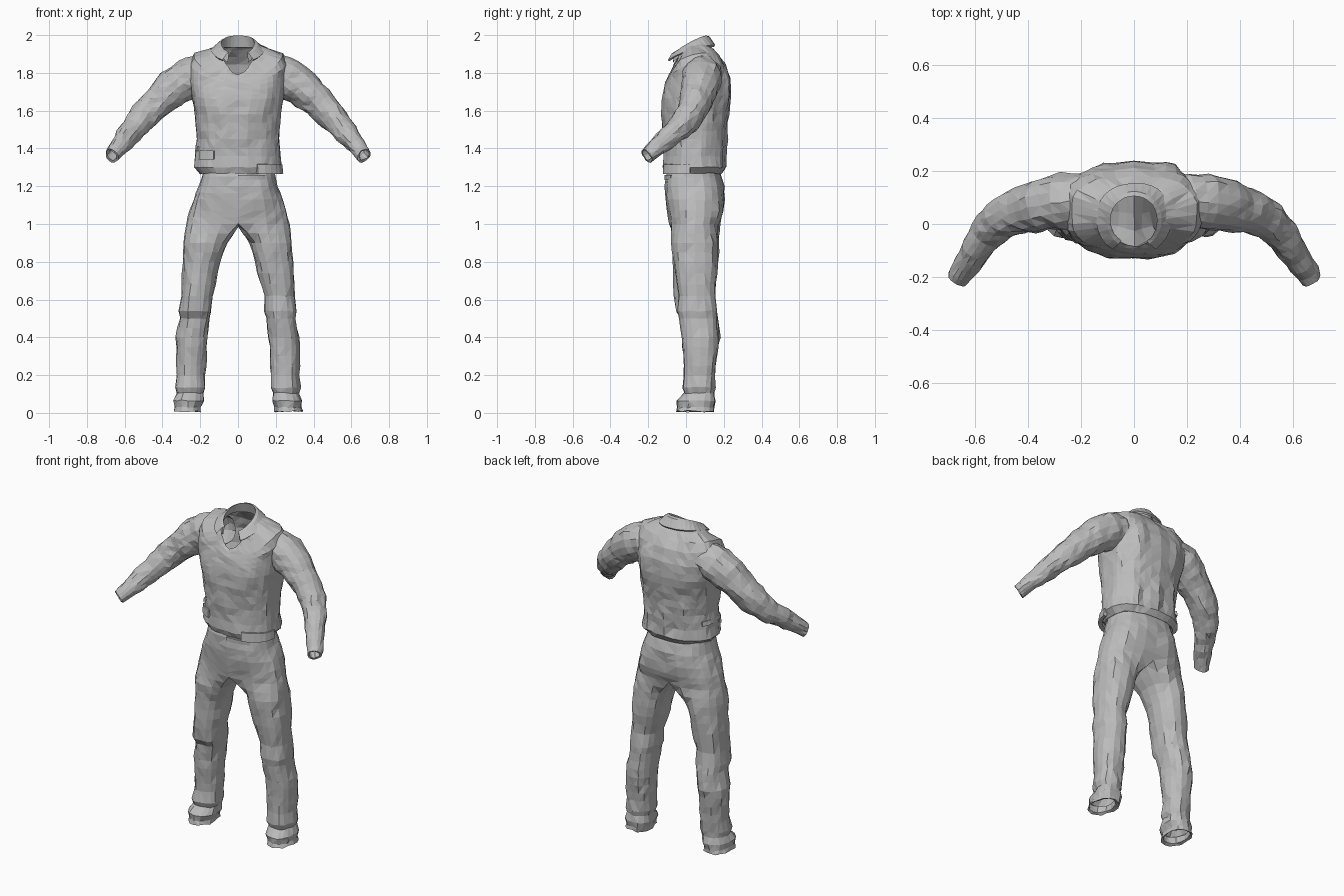
import bpy, bmesh, math
from mathutils import Vector, noise

if "Cube" in bpy.data.objects:
    bpy.data.objects.remove(bpy.data.objects["Cube"])

cloth = bpy.data.materials.new("grey_cloth")
cloth.diffuse_color = (0.5, 0.5, 0.5, 1)
cloth.use_nodes = True
cloth.node_tree.nodes["Principled BSDF"].inputs["Base Color"].default_value = cloth.diffuse_color


def superpt(phi, hx, yf, yb, cx=0.0, n=2.4):
    """Point of a rounded section; phi = 0 faces front, 90 degrees faces +x."""
    s, c = math.sin(phi), -math.cos(phi)
    x = math.copysign(abs(s) ** (2 / n), s) * hx
    y = math.copysign(abs(c) ** (2 / n), c) * (yb - yf) / 2
    return cx + x, (yf + yb) / 2 + y


def refine(rows, step):
    """Insert straight in-between rows so facets stay near the given size."""
    out = [rows[0]]
    for a, b in zip(rows, rows[1:]):
        gap = sum((p - q).length for p, q in zip(a, b)) / len(a)
        k = max(1, round(gap / step))
        for i in range(1, k + 1):
            out.append([p.lerp(q, i / k) for p, q in zip(a, b)])
    return out


def skin(bm, rows, closed=True):
    """Join point rows with faces."""
    grid = [[bm.verts.new(p) for p in r] for r in rows]
    n = len(rows[0])
    for a, b in zip(grid, grid[1:]):
        for i in range(n if closed else n - 1):
            j = (i + 1) % n
            bm.faces.new((a[i], a[j], b[j], b[i]))


def finish(name, bm, amp=0.0, seed=0.0, fold=(9, 9, 9)):
    """Crumple the cloth, split into flat triangles and make the object."""
    bmesh.ops.remove_doubles(bm, verts=bm.verts, dist=0.0005)
    bmesh.ops.recalc_face_normals(bm, faces=bm.faces)
    bm.normal_update()
    off = Vector((seed, seed * 1.7, seed * 0.6))
    moves = []
    for v in bm.verts:
        p = Vector(c * f for c, f in zip(v.co, fold)) + off
        d = noise.noise(p) + 0.5 * noise.noise(p * 2.6)
        a = amp * (1.3 if v.co.z < 0.16 else 1)      # bunched ankles
        moves.append(v.normal * d * a + noise.noise_vector(p * 3) * a * 0.5)
    for v, m in zip(bm.verts, moves):
        v.co += m
        v.co.z = max(v.co.z, 0.0)
    bmesh.ops.triangulate(bm, faces=bm.faces, quad_method='SHORT_EDGE')
    me = bpy.data.meshes.new(name)
    bm.to_mesh(me)
    bm.free()
    me.materials.append(cloth)
    ob = bpy.data.objects.new(name, me)
    bpy.context.collection.objects.link(ob)
    return ob


# Shirt body: z at front, z at back, half width, y front, y back
N = 36
BODY = [(1.285, 1.285, .17, -.09, .17), (1.268, 1.268, .20, -.11, .19),
        (1.30, 1.30, .232, -.122, .212), (1.36, 1.36, .225, -.118, .203),
        (1.45, 1.45, .218, -.123, .21), (1.58, 1.58, .23, -.13, .222),
        (1.66, 1.68, .245, -.127, .235), (1.71, 1.77, .258, -.118, .232),
        (1.75, 1.84, .258, -.108, .208), (1.77, 1.885, .235, -.10, .178),
        (1.785, 1.92, .16, -.093, .15), (1.795, 1.94, .098, -.085, .122)]


def body_row(zf, zb, hx, yf, yb):
    row = []
    n = 2.4 if zb < 1.6 else 2.8 if hx > .2 else 2.2
    lift = 0.022 if zb > 1.8 and hx > .2 else 0.012 if zb > 1.8 else 0
    for i in range(N):
        phi = math.tau * i / N
        x, y = superpt(phi, hx, yf, yb, 0, n)
        t = (yb - y) / (yb - yf)
        z = zb + (zf - zb) * t ** 3.5 + lift * abs(math.sin(phi))
        if 1.35 < zb < 1.8 and y > .1:               # long back folds
            y += 0.007 * math.sin(x * 48 + 1)
        row.append(Vector((x, y, z)))
    return row


bm = bmesh.new()
skin(bm, refine([body_row(*r) for r in BODY], 0.05))
finish("shirt_body", bm, 0.011, 3.1, (11, 11, 6))

# Sleeves: centre and radius along the arm, with an inward lip at the cuff
ARM = [((.14, .08, 1.81), .082), ((.205, .085, 1.793), .102),
       ((.27, .083, 1.768), .107), ((.34, .073, 1.722), .100),
       ((.42, .053, 1.648), .086), ((.50, .022, 1.568), .076),
       ((.555, -.038, 1.505), .066), ((.61, -.12, 1.435), .053),
       ((.652, -.185, 1.383), .042), ((.668, -.208, 1.364), .039)]
for side, name in ((1, "left_sleeve"), (-1, "right_sleeve")):
    rows = []
    pts = [Vector(p) for p, r in ARM]
    for i, (p, r) in enumerate(ARM):
        d = (pts[min(i + 1, len(pts) - 1)] - pts[max(i - 1, 0)]).normalized()
        u = d.cross(Vector((0, 0, 1))).normalized()
        w = u.cross(d)
        rows.append([pts[i] + (u * math.cos(a) + w * math.sin(a)) * r
                     for a in (math.tau * k / 16 for k in range(16))])
    rows = refine(rows, 0.04)
    end = pts[-1]
    rows.append([end.lerp(q, 0.8) for q in rows[-1]])
    rows.append([q - d * 0.05 for q in rows[-1]])
    for r in rows:
        for q in r:
            q.x *= side
    bm = bmesh.new()
    skin(bm, rows)
    finish(name, bm, 0.011, 5 + side, (13, 13, 13))

# Collar: inner stand rising from the neck, folded over to an outer leaf
inner, top, mid, leaf = [], [], [], []
M = 25
for i in range(M):
    phi = math.radians(33 + 294 * i / (M - 1))
    f = (1 + math.cos(phi)) / 2          # 1 at front, 0 at back
    x, y = superpt(phi, .098, -.085, .122, n=2)
    inner.append(Vector((x, y, 1.935 - .10 * f ** 2.5)))
    x, y = superpt(phi, .088, -.078, .106, n=2)
    top.append(Vector((x, y, 1.998 - .10 * f ** 1.3)))
    x, y = superpt(phi, .104, -.092, .122, n=2)
    mid.append(Vector((x, y, 1.992 - .10 * f ** 1.3)))
    x, y = superpt(phi, .142, -.115, .154, n=2.2)
    leaf.append(Vector((x, y, 1.948 - .092 * f ** 1.8)))
under = [p.lerp(q, .15) - Vector((0, 0, .006)) for p, q in zip(leaf, inner)]
bm = bmesh.new()
skin(bm, [inner, top, mid, leaf, under], closed=False)
finish("collar", bm, 0.004, 8.2)

# Trousers: half rows over the hips, then closed rows down each leg
HIPS = [(1.31, .185, -.09, .17), (1.25, .197, -.108, .19),
        (1.20, .212, -.112, .205), (1.13, .24, -.108, .21),
        (1.07, .257, -.10, .203), (1.00, .272, -.09, .182)]
LEG = [(.90, .058, .285, -.08, .172), (.80, .096, .292, -.07, .166),
       (.62, .135, .304, -.062, .155), (.54, .14, .312, -.058, .165),
       (.50, .15, .306, -.03, .17), (.40, .162, .328, -.02, .175),
       (.20, .176, .326, -.01, .155), (.135, .17, .336, -.018, .15),
       (.105, .182, .328, -.006, .145), (.065, .178, .345, -.045, .156),
       (.03, .195, .336, -.042, .15), (.008, .195, .343, -.05, .152),
       (.015, .21, .328, -.035, .137), (.05, .21, .328, -.03, .135)]
bm = bmesh.new()
for side in (1, -1):
    hips = []
    for z, hx, yf, yb in HIPS:
        row = []
        for k in range(13):
            phi = math.pi * k / 12
            x, y = superpt(phi, hx, yf, yb)
            if k == 12:                  # seat seam
                y -= 0.012 if z < 1.2 else 0
            row.append(Vector((x * side, y, z)))
        hips.append(row)
    crotch = [p.copy() for p in hips[-1]]
    a, b = crotch[12], crotch[0]
    crotch += [a.lerp(b, t) - Vector((0, 0, .01)) for t in (.25, .5, .75)]
    rows = [crotch]
    for z, xi, xo, yf, yb in LEG:
        if side == 1 and .49 < z < .65:  # knee sag only on the other leg
            yf = -.045 if z > .52 else -.034
        row = []
        for k in range(16):
            x, y = superpt(math.radians(-45 + 22.5 * k), (xo - xi) / 2,
                           yf, yb, (xi + xo) / 2, 2.3)
            row.append(Vector((x * side, y, z)))
        rows.append(row)
    skin(bm, refine(hips, 0.045), closed=False)
    skin(bm, refine(rows, 0.055))
finish("trousers", bm, 0.010, 1.4, (10, 10, 6))


# Loose flaps wrapped round the waist: angles, z low, z high, flare
def flap(name, a0, a1, z0, z1, base, flare):
    rows = []
    for z, grow in ((z1, -.012), (z1, .006), (z0, flare), (z0 + .004, -.012)):
        row = []
        for k in range(7):
            phi = math.radians(a0 + (a1 - a0) * k / 6)
            x, y = superpt(phi, base[0] + grow, base[1] - grow, base[2] + grow)
            row.append(Vector((x, y, z)))
        rows.append(row)
    b = bmesh.new()
    skin(b, rows, closed=False)
    for i in (0, 6):                     # close both ends
        b.faces.new([b.verts.new(r[i]) for r in rows])
    finish(name, b, 0.004, a0)


flap("hem_flap", 22, 85, 1.265, 1.315, (.23, -.122, .21), .012)
flap("side_tab", -62, -30, 1.34, 1.39, (.222, -.12, .205), .009)
flap("side_tab_back", -118, -70, 1.385, 1.41, (.218, -.12, .203), .012)
flap("waist_flap", 0, 40, 1.235, 1.258, (.202, -.108, .195), .006)
